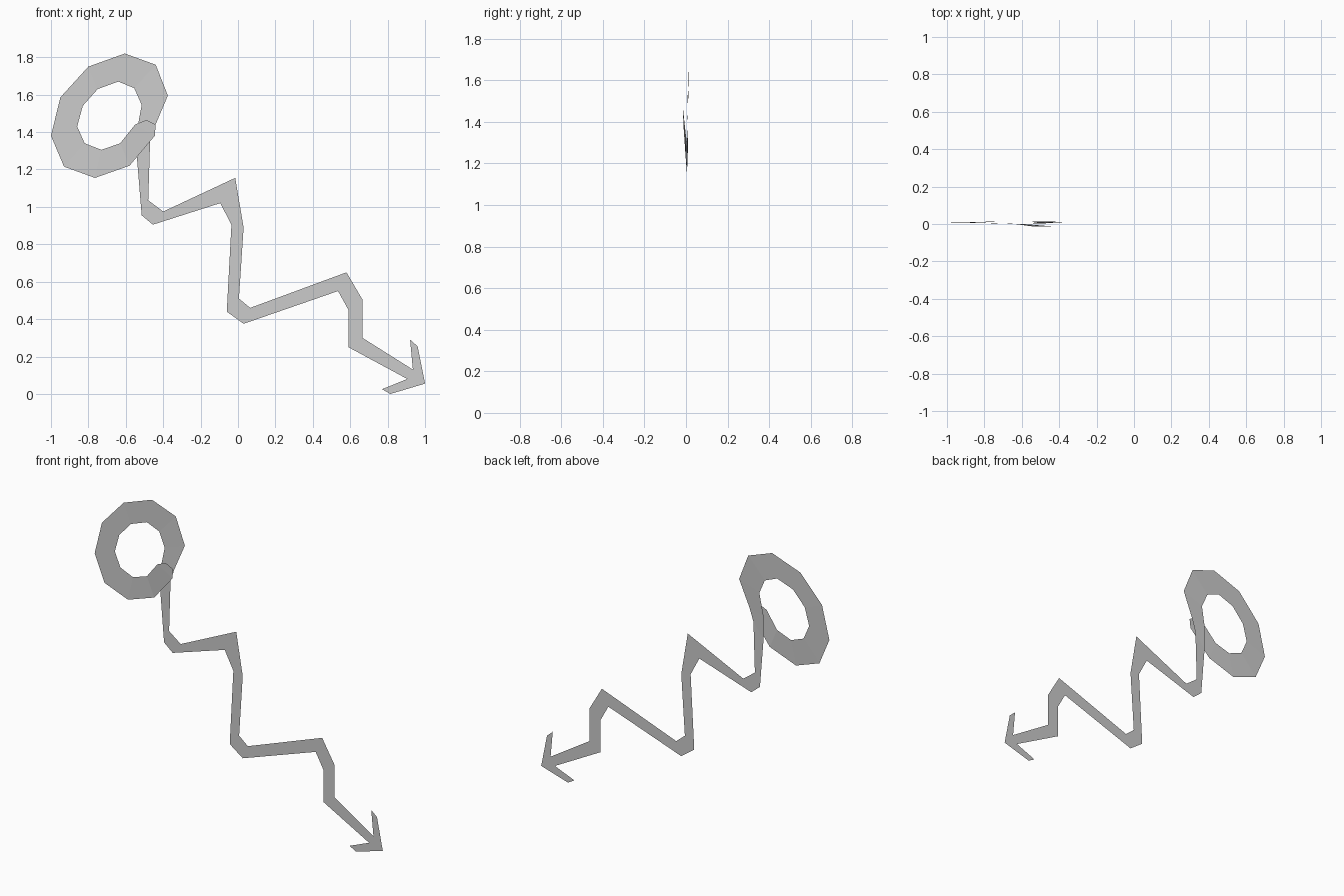
import bpy


def ribbon(name, pairs, depths):
    """Flat strip from rows of (x, z, x, z) edge points, with a depth per row."""
    verts, faces = [], []
    for (ax, az, bx, bz), y in zip(pairs, depths):
        verts += [(ax, y, az), (bx, y, bz)]
    for i in range(0, len(verts) - 2, 2):
        faces.append((i, i + 1, i + 3, i + 2))
    return add_mesh(name, verts, faces)


def add_mesh(name, verts, faces):
    mesh = bpy.data.meshes.new(name)
    mesh.from_pydata(verts, [], faces)
    obj = bpy.data.objects.new(name, mesh)
    bpy.context.collection.objects.link(obj)
    return obj


# Loop: outer and inner edge, from the free front end round to the right side
loop = [
    (-.44, 1.44, -.49, 1.465), (-.445, 1.38, -.55, 1.44),
    (-.58, 1.22, -.63, 1.34), (-.765, 1.155, -.73, 1.305),
    (-.93, 1.215, -.82, 1.34), (-1.0, 1.38, -.86, 1.43),
    (-.95, 1.585, -.83, 1.54), (-.80, 1.75, -.75, 1.63),
    (-.605, 1.82, -.64, 1.67), (-.44, 1.76, -.555, 1.635),
    (-.375, 1.595, -.515, 1.545),
]
loop_depth = [-.014, -.012, -.001, .004, .008, .010, .011, .012, .013, .013, .010]
ribbon("loop", loop, loop_depth)

# Zigzag tail: right and left edge, passing behind the free end of the loop
tail = [
    (-.375, 1.595, -.515, 1.545), (-.445, 1.43, -.54, 1.41),
    (-.47, 1.35, -.54, 1.26), (-.48, 1.035, -.515, .955),
    (-.40, .975, -.455, .905), (-.015, 1.155, -.095, 1.02),
    (.03, .89, -.035, .905), (.005, .51, -.06, .44),
    (.065, .46, .03, .375), (.58, .65, .535, .55),
    (.665, .505, .59, .45), (.665, .30, .59, .25),
    (.935, .13, .905, .08),
]
tail_depth = [.010, .006] + [.004] * 11
ribbon("zigzag_tail", tail, tail_depth)

# Arrow tip with two barbs
tip = [(.935, .13), (.92, .29), (.96, .255), (1.0, .055),
       (.815, 0), (.77, .025), (.905, .08)]
add_mesh("arrow_tip", [(x, .004, z) for x, z in tip], [tuple(range(len(tip)))])
